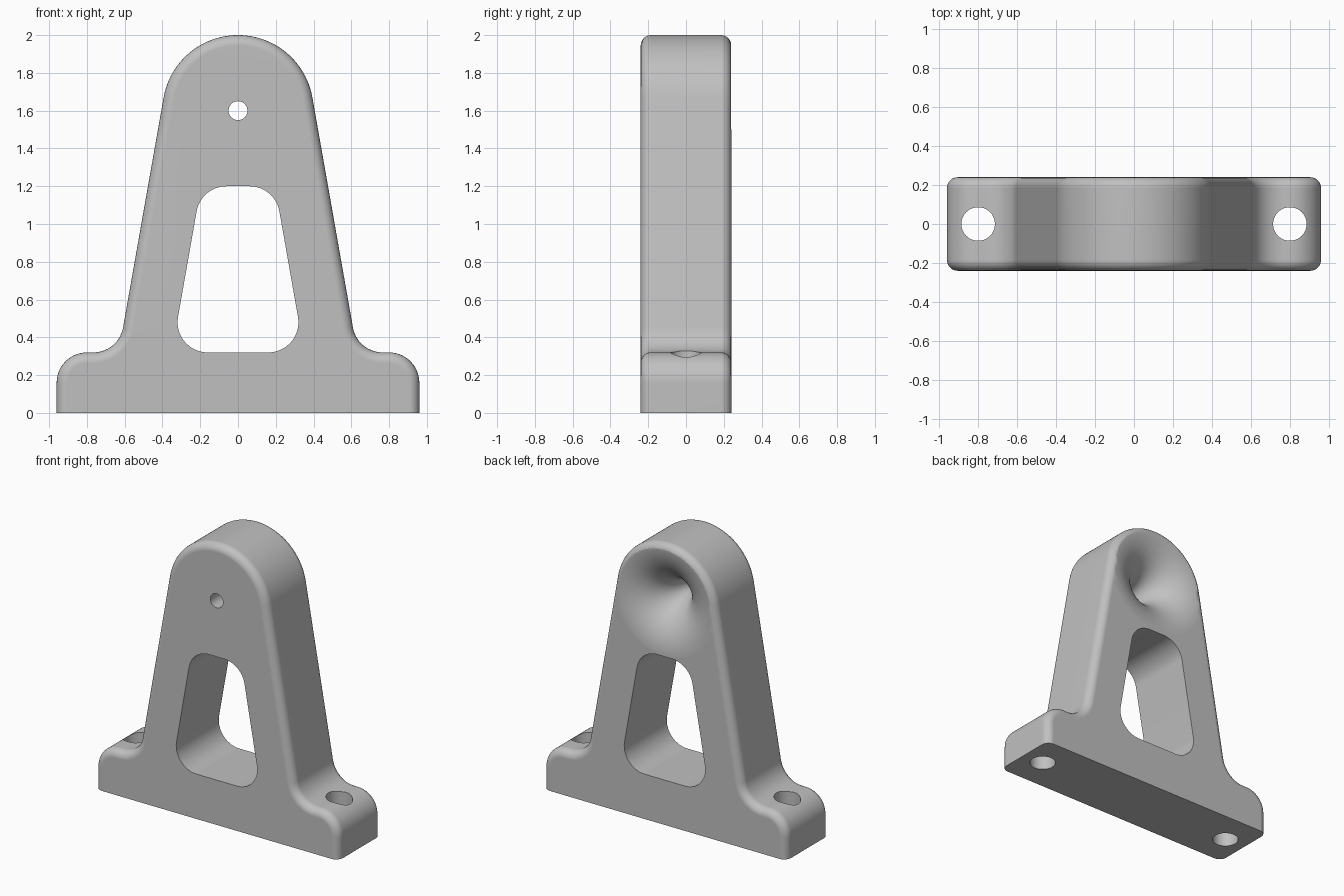
import bpy, bmesh
from math import sin, cos, tan, pi, radians

HALF_DEPTH = 0.24
TILT = radians(10)      # lean of the side walls
EDGE = 0.055            # rounding of the outer edges


def arc(cx, cz, r, start, end, n):
    """Points on a circular arc, angles in degrees."""
    angles = [radians(start + (end - start) * i / n) for i in range(n + 1)]
    return [(cx + r * cos(a), cz + r * sin(a)) for a in angles]


def mirrored(half):
    """Close a right-hand half profile with its mirror image."""
    return half + [(-x, z) for x, z in reversed(half) if x > 1e-5]


def prism(bm, points, depth):
    """Extrude an x-z profile along y, centred on y = 0."""
    front = bm.faces.new([bm.verts.new((x, -depth, z)) for x, z in points])
    out = bmesh.ops.extrude_face_region(bm, geom=[front])
    moved = [v for v in out["geom"] if isinstance(v, bmesh.types.BMVert)]
    bmesh.ops.translate(bm, verts=moved, vec=(0, 2 * depth, 0))


def finish(name, bm):
    bmesh.ops.recalc_face_normals(bm, faces=bm.faces[:])
    mesh = bpy.data.meshes.new(name)
    bm.to_mesh(mesh)
    bm.free()
    obj = bpy.data.objects.new(name, mesh)
    bpy.context.collection.objects.link(obj)
    return obj


cube = bpy.data.objects.get("Cube")
if cube:
    bpy.data.objects.remove(cube, do_unlink=True)

grey = bpy.data.materials.new("plain grey")
grey.use_nodes = True
grey.diffuse_color = (0.53, 0.53, 0.53, 1)
grey.node_tree.nodes["Principled BSDF"].inputs["Base Color"].default_value = grey.diffuse_color

# Bracket body: feet, concave blends, leaning walls and round head
FILLET = 0.16
blend_z = 0.32 + FILLET
wall_x = 0.4 * cos(TILT) + (1.6 + 0.4 * sin(TILT) - blend_z) * tan(TILT)
blend_x = wall_x + FILLET / cos(TILT)
outline = [(0.96, 0)]
outline += arc(0.8, 0.16, FILLET, 0, 90, 14)
outline += arc(blend_x, blend_z, FILLET, 270, 190, 14)
outline += arc(0, 1.6, 0.4, 10, 90, 28)
bm = bmesh.new()
prism(bm, mirrored(outline), HALF_DEPTH)

# Round the front and back edges, leaving the underside crisp
rim = [e for e in bm.edges
       if abs(e.verts[0].co.y - e.verts[1].co.y) < 1e-5
       and max(v.co.z for v in e.verts) > 0.01]
bmesh.ops.recalc_face_normals(bm, faces=bm.faces[:])
bmesh.ops.bevel(bm, geom=rim, offset=EDGE, segments=6, profile=0.5,
                affect='EDGES', clamp_overlap=False)
body = finish("bracket_body", bm)
body.data.materials.append(grey)

# Window cutter
bm = bmesh.new()
window = arc(0.16, 0.48, 0.16, 270, 370, 14)
window += arc(0.16 - 0.56 * tan(TILT), 1.04, 0.16, 10, 90, 14)
prism(bm, mirrored(window), 0.5)
cutters = [finish("window_cutter", bm)]

# Foot bolt hole cutters
for side, x in (("left", 0.8), ("right", -0.8)):
    bm = bmesh.new()
    bmesh.ops.create_cone(bm, cap_ends=True, segments=40, radius1=0.086,
                          radius2=0.086, depth=1.0)
    bmesh.ops.translate(bm, verts=bm.verts[:], vec=(x, 0, 0.2))
    cutters.append(finish(side + "_bolt_hole_cutter", bm))

# Flared bore cutter: a narrow hole opening like a trumpet at the back
flare = [(0, -0.4), (0.05, -0.4)]
flare += arc(0.4, HALF_DEPTH - 0.35, 0.35, 180, 92, 24)
rise = tan(radians(2))
flare += [(flare[-1][0] + 0.08, flare[-1][1] + 0.08 * rise)]
flare += [(flare[-1][0], 0.4), (0, 0.4)]
bm = bmesh.new()
verts = [bm.verts.new((r, y, 1.6)) for r, y in flare]
edges = [bm.edges.new(pair) for pair in zip(verts, verts[1:])]
bmesh.ops.spin(bm, geom=verts + edges, cent=(0, 0, 1.6), axis=(0, 1, 0),
               angle=2 * pi, steps=72, use_duplicate=False)
bmesh.ops.remove_doubles(bm, verts=bm.verts[:], dist=1e-5)
cutters.append(finish("flared_bore_cutter", bm))

# Cut the openings and bake the result
for cutter in cutters:
    cutter.hide_render = True
    mod = body.modifiers.new(cutter.name, 'BOOLEAN')
    mod.operation = 'DIFFERENCE'
    mod.solver = 'EXACT'
    mod.object = cutter
bpy.context.view_layer.update()
graph = bpy.context.evaluated_depsgraph_get()
cut_mesh = bpy.data.meshes.new_from_object(body.evaluated_get(graph))
body.modifiers.clear()
body.data = cut_mesh
for cutter in cutters:
    bpy.data.objects.remove(cutter, do_unlink=True)

# Smooth curved walls while flat faces stay flat
bpy.ops.object.select_all(action='DESELECT')
body.select_set(True)
bpy.context.view_layer.objects.active = body
bpy.ops.object.shade_smooth_by_angle(angle=radians(30))
weighted = body.modifiers.new("flat_face_normals", 'WEIGHTED_NORMAL')
weighted.keep_sharp = True
